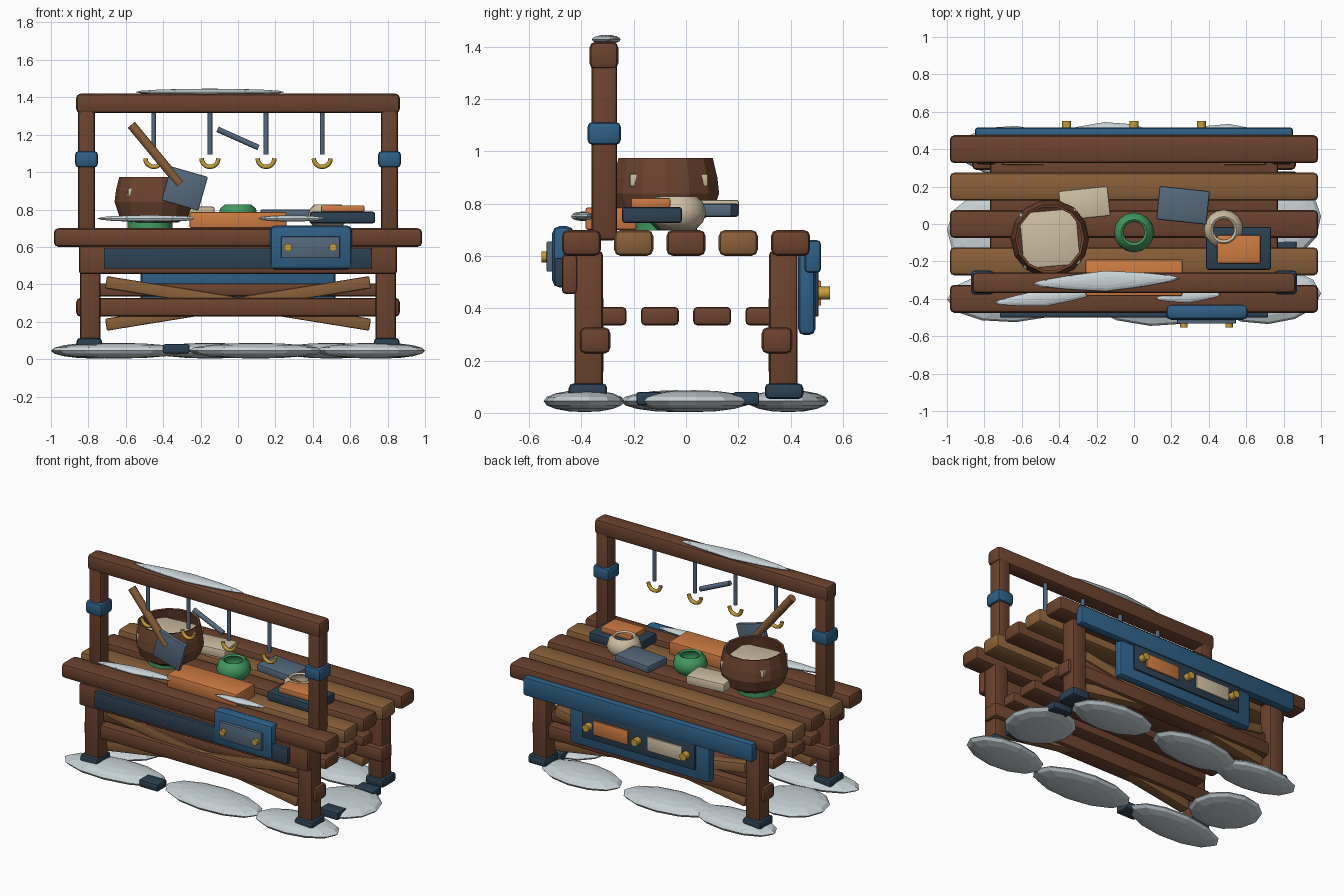
import bpy, bmesh, math
from mathutils import Matrix

old = bpy.data.objects.get("Cube")
if old:
    bpy.data.objects.remove(old, do_unlink=True)


def colour(name, r, g, b):
    m = bpy.data.materials.new(name)
    m.use_nodes = True
    m.diffuse_color = (r, g, b, 1)
    bsdf = next(n for n in m.node_tree.nodes if n.type == 'BSDF_PRINCIPLED')
    bsdf.inputs["Base Color"].default_value = (r, g, b, 1)
    bsdf.inputs["Roughness"].default_value = 0.8
    return m


BROWN = colour("dark wood", .15, .055, .028)
TAN = colour("light wood", .25, .115, .042)
ORANGE = colour("orange", .62, .2, .055)
NAVY = colour("navy", .025, .052, .085)
BLUE = colour("blue", .028, .115, .235)
STEEL = colour("steel", .09, .14, .2)
SILVER = colour("silver", .58, .65, .68)
GOLD = colour("gold", .56, .34, .045)
CREAM = colour("cream", .62, .52, .37)
GREEN = colour("green", .055, .32, .12)


def finish(bm, name, mat, smooth=True):
    me = bpy.data.meshes.new(name)
    bm.to_mesh(me)
    bm.free()
    me.materials.append(mat)
    ob = bpy.data.objects.new(name, me)
    bpy.context.collection.objects.link(ob)
    if smooth:
        bpy.ops.object.select_all(action='DESELECT')
        ob.select_set(True)
        bpy.context.view_layer.objects.active = ob
        bpy.ops.object.shade_smooth_by_angle(angle=math.radians(40))
    return ob


def box(name, mat, loc, size, bevel=.018, rot=0, axis='Z'):
    bm = bmesh.new()
    bmesh.ops.create_cube(bm, size=1)
    bmesh.ops.scale(bm, vec=size, verts=bm.verts)
    b = min(bevel, min(size) * .35)
    bmesh.ops.bevel(bm, geom=bm.edges[:], offset=b, segments=2, profile=.5, affect='EDGES')
    bmesh.ops.transform(bm, matrix=Matrix.Translation(loc) @ Matrix.Rotation(rot, 4, axis), verts=bm.verts)
    return finish(bm, name, mat)


def rod(name, mat, loc, radius, length, rot=0, axis='Y', sides=10):
    bm = bmesh.new()
    bmesh.ops.create_cone(bm, cap_ends=True, segments=sides, radius1=radius, radius2=radius, depth=length)
    bmesh.ops.transform(bm, matrix=Matrix.Translation(loc) @ Matrix.Rotation(rot, 4, axis), verts=bm.verts)
    return finish(bm, name, mat)


def lens(name, loc, size, rot=0, taper=0):
    # flattened low-poly ellipsoid, optionally pinched towards its ends
    bm = bmesh.new()
    bmesh.ops.create_uvsphere(bm, u_segments=12, v_segments=8, radius=1)
    for v in bm.verts:
        v.co.y *= 1 - taper * abs(v.co.x)
    bmesh.ops.scale(bm, vec=size, verts=bm.verts)
    bmesh.ops.transform(bm, matrix=Matrix.Translation(loc) @ Matrix.Rotation(rot, 4, 'Z'), verts=bm.verts)
    return finish(bm, name, SILVER, False)


def lathe(name, mat, loc, profile, sides, wall, smooth):
    bm = bmesh.new()
    vs = [bm.verts.new((r, 0, z)) for r, z in profile]
    es = [bm.edges.new(p) for p in zip(vs, vs[1:])]
    bmesh.ops.spin(bm, geom=vs + es, cent=(0, 0, 0), axis=(0, 0, 1), angle=math.tau, steps=sides)
    bmesh.ops.remove_doubles(bm, verts=bm.verts, dist=1e-4)
    bmesh.ops.recalc_face_normals(bm, faces=bm.faces)
    bmesh.ops.translate(bm, vec=loc, verts=bm.verts)
    ob = finish(bm, name, mat, smooth)
    mod = ob.modifiers.new("wall", 'SOLIDIFY')
    mod.thickness = wall
    return ob


def hook(name, x, z):
    # lower half ring swept with a small round section
    cu = bpy.data.curves.new(name, 'CURVE')
    cu.dimensions = '3D'
    cu.bevel_depth = .012
    cu.bevel_resolution = 2
    cu.use_fill_caps = True
    sp = cu.splines.new('POLY')
    sp.points.add(10)
    for i, p in enumerate(sp.points):
        a = math.pi * (1 + i / 10)
        p.co = (x + .045 * math.cos(a), -.31, z + .045 * math.sin(a), 1)
    cu.materials.append(GOLD)
    ob = bpy.data.objects.new(name, cu)
    bpy.context.collection.objects.link(ob)


# Table top and lower shelf
for i in range(5):
    box(f"top_plank_{i}", TAN if i % 2 else BROWN, (0, -.4 + .2 * i, .65), (1.97, .15, .1), .025)
for i in range(4):
    box(f"shelf_slat_{i}", BROWN, (0, -.3 + .2 * i, .37), (1.54, .145, .07), .015)

# Legs, feet, rails and cross braces
for side, sy in (("front", -1), ("back", 1)):
    for end, sx in (("right", -1), ("left", 1)):
        box(f"{side}_{end}_leg", BROWN, (sx * .79, sy * .372, .34), (.11, .11, .56))
        box(f"{side}_{end}_foot", NAVY, (sx * .795, sy * .375, .083), (.135, .147, .06))
        box(f"{side}_brace_{end}", TAN, (0, sy * .35, .298), (1.43, .07, .065), .008, sx * .16, 'Y')
    box(f"{side}_rail", BROWN, (0, sy * .348, .277), (1.73, .117, .1), .022)

# Hanging frame
for end, sx in (("right", -1), ("left", 1)):
    box(f"{end}_post", BROWN, (sx * .81, -.312, 1.02), (.09, .098, .72))
    box(f"{end}_post_band", BLUE, (sx * .81, -.313, 1.069), (.122, .128, .088), .02)
box("top_beam", BROWN, (0, -.314, 1.367), (1.73, .11, .104), .022)
for i in range(4):
    x = -.45 + .3 * i
    rod(f"hook_rod_{i}", STEEL, (x, -.31, 1.21), .013, .23)
    hook(f"hook_{i}", x, 1.073)
rod("hanging_bar", STEEL, (0, -.31, 1.18), .016, .24, math.radians(114))

# Hanging spatula
rod("spatula_handle", TAN, (-.44, -.31, 1.095), .026, .41, math.radians(-39.5))
box("spatula_blade", STEEL, (-.285, -.31, .912), (.205, .03, .188), .006, math.radians(16), 'Y')

# Front apron and drawer plate
box("front_apron", BROWN, (0, -.445, .53), (1.7, .06, .15), .015)
box("front_apron_inset", NAVY, (0, -.485, .538), (1.434, .03, .108), .006)
box("front_drawer", BLUE, (.39, -.47, .597), (.44, .085, .236), .03)
box("front_drawer_plate", STEEL, (.388, -.52, .598), (.315, .026, .116), .006)
for x in (.267, .508):
    rod("front_knob", GOLD, (x, -.538, .597), .021, .03, math.pi / 2, 'X')

# Back band and panel
box("back_band", BLUE, (0, .485, .598), (1.7, .062, .125), .015)
box("back_panel", BLUE, (0, .462, .458), (1.04, .066, .32), .03)
box("back_panel_inset", NAVY, (0, .497, .458), (.84, .02, .18), .006)
box("back_orange_plate", ORANGE, (.2, .51, .458), (.26, .014, .095), .004)
box("back_cream_plate", CREAM, (-.2, .51, .458), (.26, .014, .095), .004)
for x in (-.36, 0, .36):
    rod("back_knob", GOLD, (x, .528, .458), .025, .044, math.pi / 2, 'X')

# Cooking pot with its contents and stand
lathe("cooking_pot", BROWN, (-.45, -.078, 0),
      [(.13, .73), (.185, .765), (.21, .84), (.203, .9), (.185, .975)], 14, .014, False)
box("pot_contents", CREAM, (-.45, -.078, .89), (.305, .3, .05), .008, math.radians(5))
rod("pot_stand", GREEN, (-.47, -.078, .718), .12, .04, sides=16)

# Open jars
JAR = [(.066, .7), (.095, .73), (.107, .765), (.095, .805), (.07, .828), (.056, .822)]
lathe("green_jar", GREEN, (0, -.045, 0), JAR, 16, .006, True)
lathe("cream_jar", CREAM, (.48, -.03, 0), JAR, 16, .006, True)

# Boards and books on the table
box("cream_book", CREAM, (-.265, .11, .785), (.265, .16, .06), .01, math.radians(6))
box("steel_book", STEEL, (.262, .1, .775), (.27, .18, .05), .01, math.radians(-6))
box("orange_board", ORANGE, (0, -.287, .743), (.517, .195, .085), .008)
box("navy_box", NAVY, (.559, -.13, .757), (.348, .23, .062), .012)
box("orange_box", ORANGE, (.56, -.135, .804), (.23, .15, .036), .006)

# Silver leaves on the beam and the table edge
lens("beam_leaf", (-.15, -.305, 1.428), (.4, .055, .018), .04, .45)
lens("table_leaf_right", (-.475, -.395, .752), (.28, .045, .018), .1, .45)
lens("table_leaf_left", (.29, -.388, .752), (.18, .035, .016), .06, .45)

# Ring of flat silver stones beneath the feet
STONES = [(.71, -.385, .29, .15), (.095, -.39, .36, .155), (-.64, -.385, .36, .14),
          (-.765, -.04, .235, .21), (.775, .03, .225, .22),
          (.5, .385, .29, .15), (-.15, .395, .32, .15), (-.64, .385, .3, .14)]
for i, (x, y, rx, ry) in enumerate(STONES):
    lens(f"ground_stone_{i}", (x, y, .045), (rx, ry, .042), .05 * (-1) ** i)
for i, (x, y) in enumerate(((-.33, -.43), (.8, -.14), (.8, .23))):
    box(f"stone_link_{i}", NAVY, (x, y, .055), (.14, .1, .05), .01)
